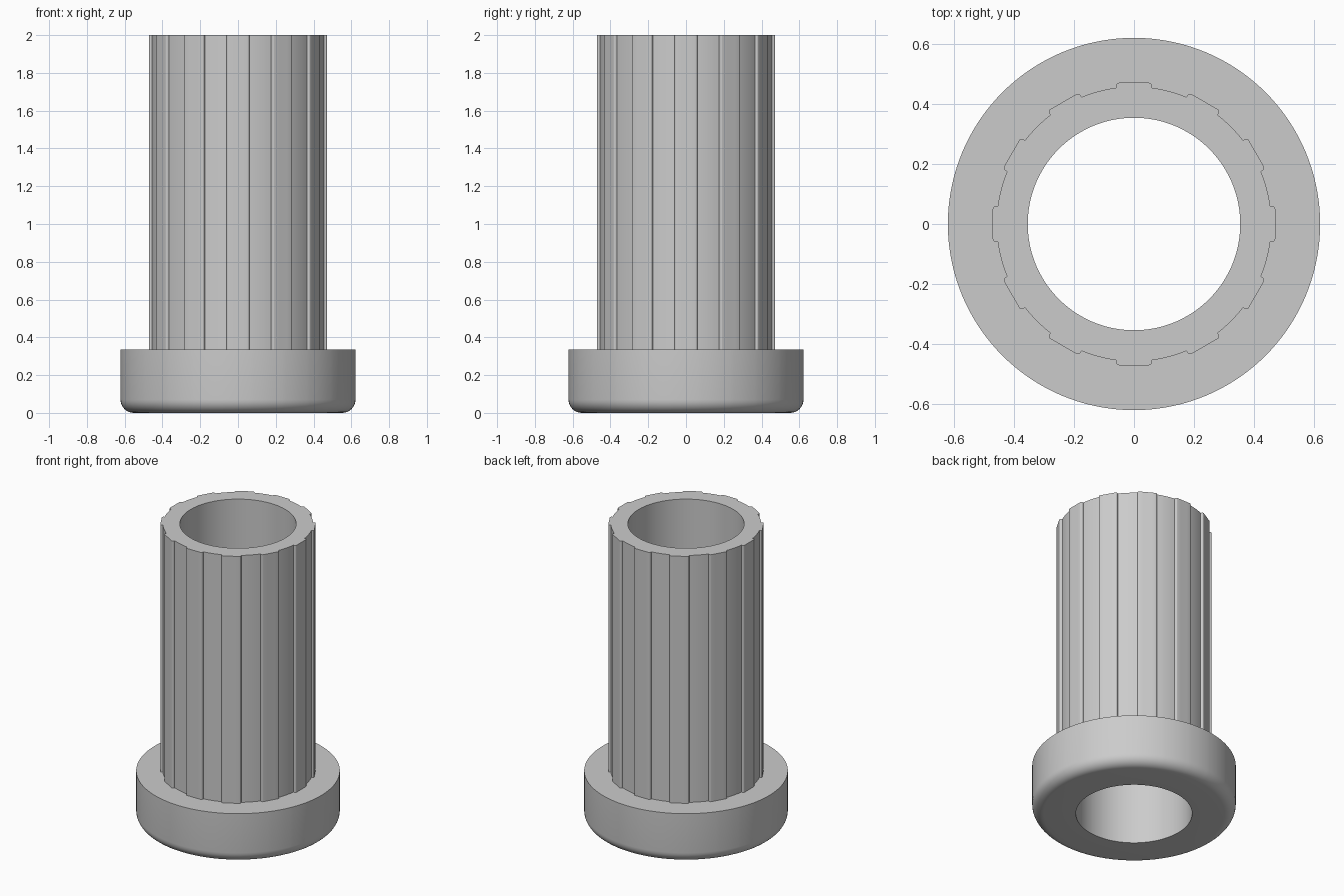
import bpy, bmesh
from math import sin, cos, pi, atan2, hypot, radians

if "Cube" in bpy.data.objects:
    bpy.data.objects.remove(bpy.data.objects["Cube"])

BORE, FLANGE, GROOVE, RIDGE = 0.355, 0.622, 0.459, 0.472
HALF_W, ROUND = 0.060, 0.010
FLANGE_TOP, TOP, FILLET = 0.335, 2.0, 0.07
RIDGES = 12

# one ridge half: groove corner, rounded shoulder, flat crown (as offset, radius pairs)
half = [(HALF_W, (GROOVE**2 - HALF_W**2) ** 0.5)]
for i in range(5):
    t = i / 4 * pi / 2
    half.append((HALF_W - ROUND + ROUND * cos(t), RIDGE - ROUND + ROUND * sin(t)))
half.append((0.025, RIDGE))
ridge = [(-x, y) for x, y in half] + [(0, RIDGE)] + half[::-1]
polar = [(atan2(x, y), hypot(x, y)) for x, y in ridge]

# groove arc up to the next ridge
pitch, edge = 2 * pi / RIDGES, polar[-1][0]
polar += [(edge + (pitch - 2 * edge) * k / 6, GROOVE) for k in range(1, 6)]
outline = [(a + pitch * n, r) for n in range(RIDGES) for a, r in polar]

# rings from the bore bottom, round the flange, up the splined shaft, to the bore top
rings = [(BORE, 0)]
for i in range(9):
    t = i / 8 * pi / 2
    rings.append((FLANGE - FILLET + FILLET * sin(t), FILLET - FILLET * cos(t)))
rings += [(FLANGE, FLANGE_TOP), (None, FLANGE_TOP), (None, TOP), (BORE, TOP)]

bm = bmesh.new()
loops = [[bm.verts.new(((radius or r) * cos(a), (radius or r) * sin(a), z))
          for a, r in outline] for radius, z in rings]
count = len(outline)
for lower, upper in zip(loops, loops[1:] + loops[:1]):
    for i in range(count):
        j = (i + 1) % count
        bm.faces.new((lower[i], lower[j], upper[j], upper[i]))
bmesh.ops.recalc_face_normals(bm, faces=bm.faces)

mesh = bpy.data.meshes.new("splined_sleeve")
bm.to_mesh(mesh)
bm.free()
grey = bpy.data.materials.new("light grey")
grey.diffuse_color = (0.6, 0.6, 0.6, 1)
grey.use_nodes = True
grey.node_tree.nodes["Principled BSDF"].inputs["Base Color"].default_value = grey.diffuse_color
mesh.materials.append(grey)
sleeve = bpy.data.objects.new("splined_sleeve", mesh)
bpy.context.collection.objects.link(sleeve)

# smooth curves, crisp rims
bpy.context.view_layer.objects.active = sleeve
sleeve.select_set(True)
bpy.ops.object.shade_smooth_by_angle(angle=radians(30))
